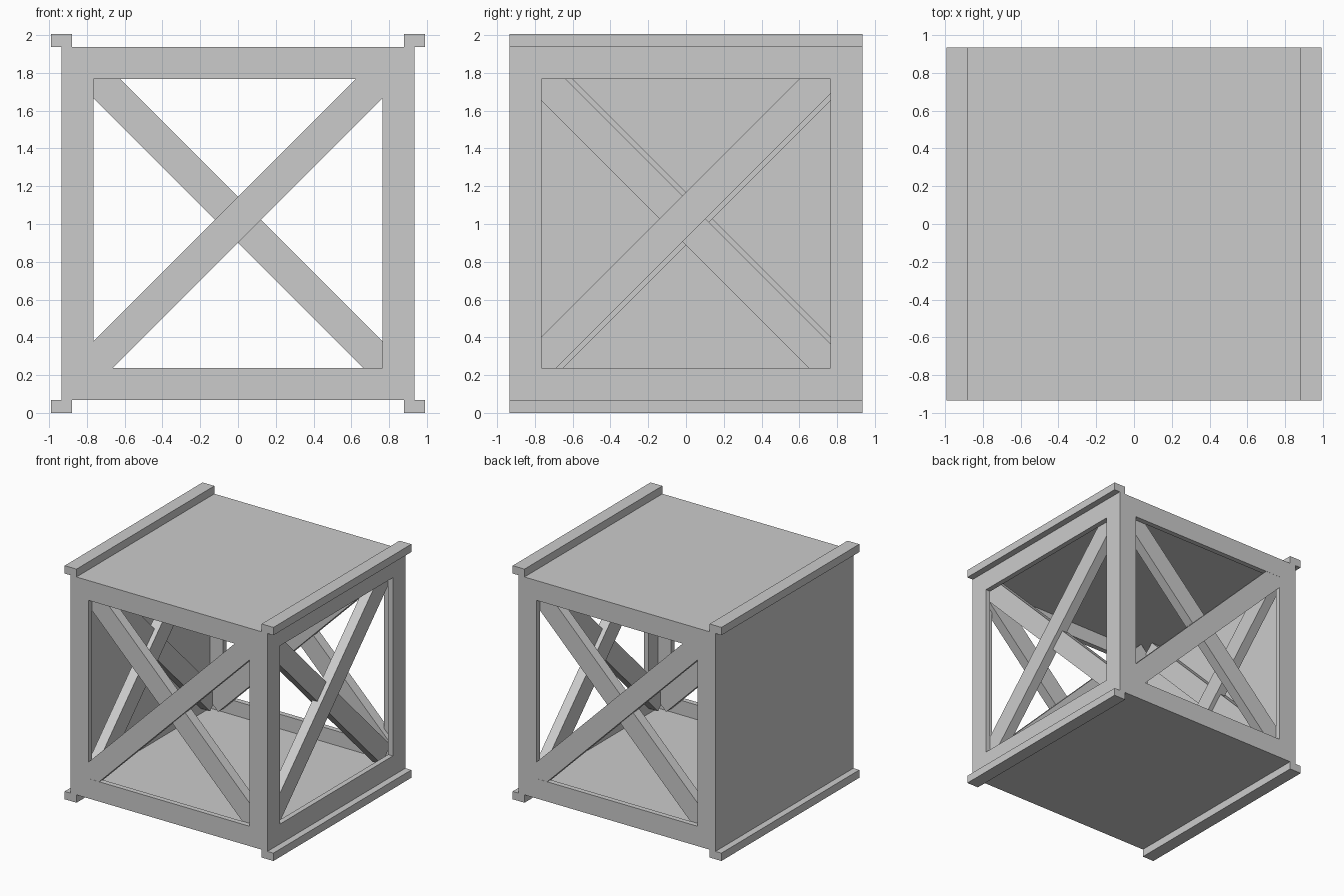
import bpy
from math import radians
from mathutils import Matrix, Vector

if "Cube" in bpy.data.objects:
    bpy.data.objects.remove(bpy.data.objects["Cube"], do_unlink=True)

grey = bpy.data.materials.new("plain_grey")
grey.use_nodes = True
COLOUR = (0.6, 0.6, 0.6, 1)
grey.diffuse_color = COLOUR
grey.node_tree.nodes["Principled BSDF"].inputs["Base Color"].default_value = COLOUR

HALF = 0.935      # half width of the crate body
MID = 1.0025      # height of the body centre
INNER = 0.765     # half width of each opening
THICK = 0.045     # frame and panel thickness
BAR = 0.085       # brace depth


def box(name, low, high, turn=None):
    """Box between two corners, optionally moved by a matrix."""
    low, high = Vector(low), Vector(high)
    bpy.ops.mesh.primitive_cube_add(size=1)
    ob = bpy.context.object
    ob.name = name
    size = high - low
    place = Matrix.Translation((low + high) / 2) @ Matrix.Diagonal((*size, 1))
    ob.data.transform((turn or Matrix()) @ place)
    ob.data.materials.append(grey)
    return ob


def side(name, angle, depths, shifts, lift):
    """One framed side with two crossed braces, built at the front and turned."""
    turn = Matrix.Rotation(radians(angle), 4, "Z") @ Matrix.Translation((0, -HALF, MID))
    for s, label in ((-1, "left"), (1, "right")):
        a, b = sorted((s * INNER, s * HALF))
        box(f"{name}_{label}_post", (a, 0, -HALF), (b, THICK, HALF), turn)
    for s, label in ((-1, "bottom"), (1, "top")):
        a, b = sorted((s * INNER, s * HALF))
        box(f"{name}_{label}_rail", (-INNER, 0, a), (INNER, THICK, b), turn)
    for label, tilt, depth in (("rising", -45, depths[0]), ("falling", 45, depths[1])):
        lean = Matrix.Translation((shifts, 0, lift)) @ Matrix.Rotation(radians(tilt), 4, "Y")
        box(f"{name}_{label}_brace", (-1.15, depth, -0.086), (1.15, depth + BAR, 0.086), turn @ lean)


# Four framed sides
for name, angle in (("front", 0), ("back", 180)):
    side(name, angle, (0.001, THICK), 0, 0.02)
for name, angle in (("left", 90), ("right", -90)):
    side(name, angle, (THICK, THICK + 0.04), -0.018, 0.025)

# Floor, roof and the closed side
base, top = MID - HALF, MID + HALF
box("floor", (-HALF, -HALF, base), (HALF, HALF, base + THICK))
box("roof", (-HALF, -HALF, top - THICK), (HALF, HALF, top))
box("side_panel", (-HALF, -HALF, base), (-HALF + THICK, HALF, top))

# Runners along the four long edges
for x, across in ((-0.935, "right"), (0.935, "left")):
    for z, level in ((0, "bottom"), (top, "top")):
        box(f"{level}_{across}_runner", (x - 0.056, -HALF, z), (x + 0.056, HALF, z + base))
